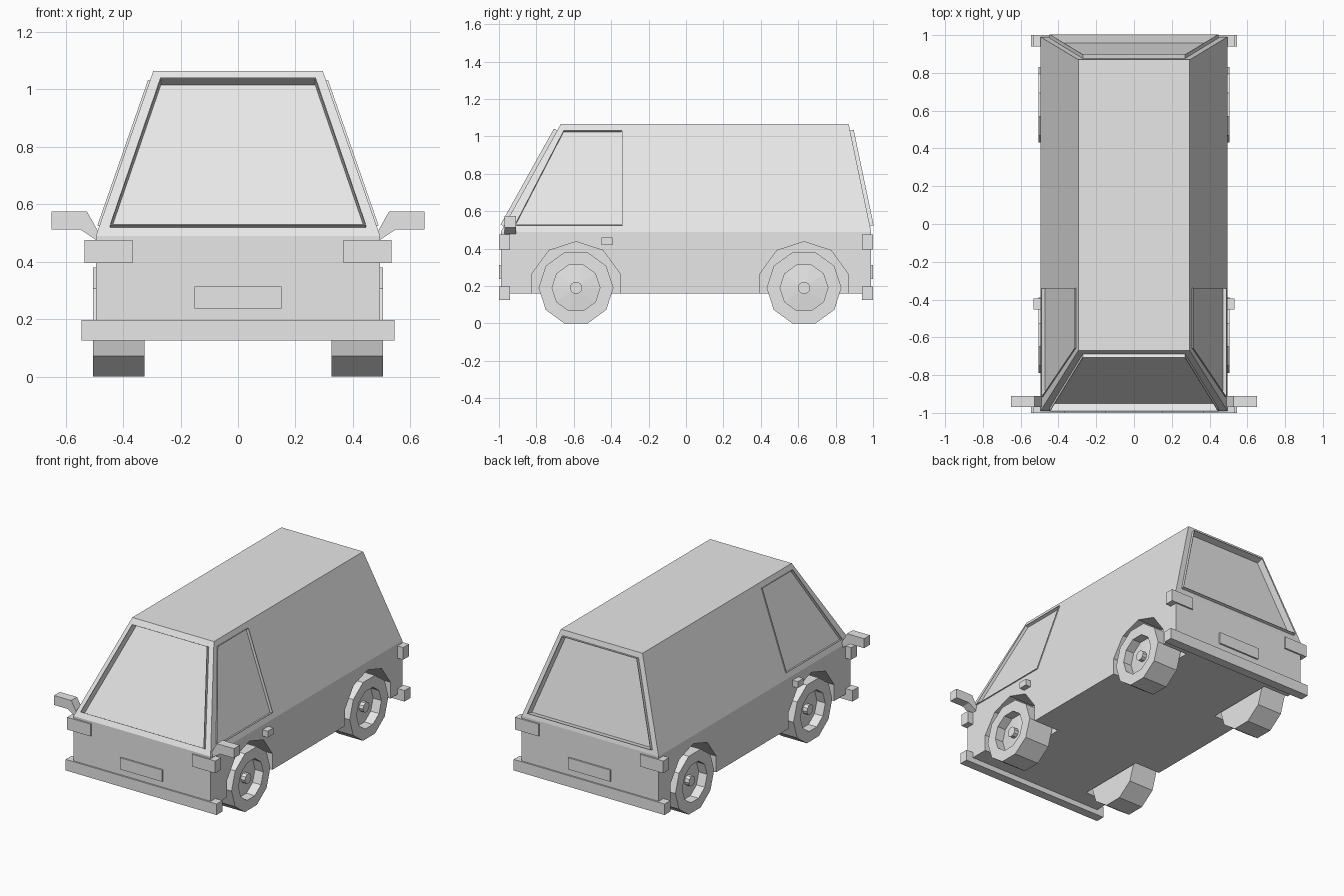
import bpy, bmesh, math
from mathutils import Vector

if "Cube" in bpy.data.objects:
    bpy.data.objects.remove(bpy.data.objects["Cube"])

grey = bpy.data.materials.new("plain_grey")
grey.use_nodes = True
COLOUR = (0.8, 0.8, 0.8, 1)
grey.diffuse_color = COLOUR
grey.node_tree.nodes["Principled BSDF"].inputs["Base Color"].default_value = COLOUR


def finish(name, bm):
    """Turn a bmesh into a flat-shaded object."""
    bmesh.ops.recalc_face_normals(bm, faces=bm.faces)
    mesh = bpy.data.meshes.new(name)
    bm.to_mesh(mesh)
    bm.free()
    mesh.materials.append(grey)
    ob = bpy.data.objects.new(name, mesh)
    bpy.context.collection.objects.link(ob)
    return ob


def loft(name, rings, cap=True):
    """Skin a stack of point rings, optionally closing both ends."""
    bm = bmesh.new()
    loops = [[bm.verts.new(p) for p in ring] for ring in rings]
    n = len(loops[0])
    for a, b in zip(loops, loops[1:]):
        for i in range(n):
            j = (i + 1) % n
            bm.faces.new((a[i], a[j], b[j], b[i]))
    if cap:
        bm.faces.new(loops[0])
        bm.faces.new(loops[-1])
    return finish(name, bm)


def rect(x, y0, y1, z):
    return [(-x, y0, z), (x, y0, z), (x, y1, z), (-x, y1, z)]


def box(name, x0, x1, y0, y1, z0, z1):
    return loft(name, [[(x0, y0, z), (x1, y0, z), (x1, y1, z), (x0, y1, z)]
                       for z in (z0, z1)])


def cut(target, cutter):
    """Subtract a cutter from the target and discard it."""
    mod = target.modifiers.new("cut", "BOOLEAN")
    mod.operation = "DIFFERENCE"
    mod.solver = "EXACT"
    mod.object = cutter
    bpy.context.view_layer.objects.active = target
    bpy.ops.object.modifier_apply(modifier=mod.name)
    bpy.data.objects.remove(cutter)


def circle(x, y, z, r, n, turn=0.0):
    return [(x, y + r * math.cos(math.tau * i / n + turn),
             z + r * math.sin(math.tau * i / n + turn)) for i in range(n)]


# Body shell: upright lower half, tapered cabin
SHOULDER, ROOF = 0.49, 1.065
body = loft("body", [rect(0.495, -0.99, 0.99, 0.16),
                     rect(0.495, -0.99, 0.99, SHOULDER),
                     rect(0.295, -0.67, 0.87, ROOF)])


def taper(z, low, high):
    return low + (high - low) * (z - SHOULDER) / (ROOF - SHOULDER)


def window(name, corners, normal, out, depth):
    """Sunk pane with a thin raised lip around it."""
    pts = [Vector(c) for c in corners]
    normal = Vector(normal).normalized()

    def shifted(d):
        return [p + normal * d for p in pts]

    cut(body, loft("cutter", [shifted(-depth), shifted(0.1)]))
    lip = loft(name + "_lip", [shifted(-depth), shifted(out)], cap=False)
    solid = lip.modifiers.new("thickness", "SOLIDIFY")
    solid.thickness = 0.004
    solid.offset = 0


# Windscreen and rear window
for name, low, high in (("windscreen", -0.99, -0.67), ("rear_window", 0.99, 0.87)):
    bottom, top = 0.52, 1.03
    yb, yt = taper(bottom, low, high), taper(top, low, high)
    window(name, [(-0.445, yb, bottom), (0.445, yb, bottom),
                  (0.27, yt, top), (-0.27, yt, top)],
           (0, math.copysign(ROOF - SHOULDER, low), abs(low - high)), 0.02, 0.027)

# Front side windows
for side, s in (("left", 1), ("right", -1)):
    outline = [(-0.915, 0.525), (-0.34, 0.525), (-0.34, 1.03), (-0.655, 1.03)]
    window(side + "_side_window",
           [(s * taper(z, 0.495, 0.295), y, z) for y, z in outline],
           (s * (ROOF - SHOULDER), 0, 0.2), 0.007, 0.012)

# Wheels and arches
AXLE = 0.19
tyre_profile = [(0.2, 0.325), (0.2, 0.505), (0.128, 0.505), (0.128, 0.445),
                (0.033, 0.455), (0.033, 0.485)]
for end, y in (("front", -0.588), ("rear", 0.631)):
    for side, s in (("left", 1), ("right", -1)):
        cut(body, loft("cutter", [circle(s * x, y, AXLE, 0.247, 10, math.pi / 2)
                                  for x in (0.31, 0.6)]))
        loft(f"{end}_{side}_wheel",
             [circle(s * x, y, AXLE, r, 10) for r, x in tyre_profile])

# Bumpers, number plates and lamps at both ends
for end, s in (("front", -1), ("rear", 1)):
    y0, y1 = sorted((s * 0.94, s))
    box(end + "_bumper", -0.545, 0.545, y0, y1, 0.125, 0.197)
    box(end + "_plate", -0.152, 0.152, y0, y1, 0.237, 0.313)
    for side, x0, x1 in (("left", 0.367, 0.535), ("right", -0.535, -0.367)):
        box(f"{end}_{side}_lamp", x0, x1, y0, y1, 0.395, 0.475)

# Mirrors and door handles
mirror_outline = [(0.65, 0.575), (0.65, 0.513), (0.55, 0.513),
                  (0.48, 0.467), (0.484, 0.5), (0.526, 0.575)]
for side, s in (("left", 1), ("right", -1)):
    loft(side + "_mirror", [[(s * x, y, z) for x, z in mirror_outline]
                            for y in (-0.97, -0.91)])
    x0, x1 = sorted((s * 0.48, s * 0.532))
    box(side + "_door_handle", x0, x1, -0.452, -0.394, 0.418, 0.46)
